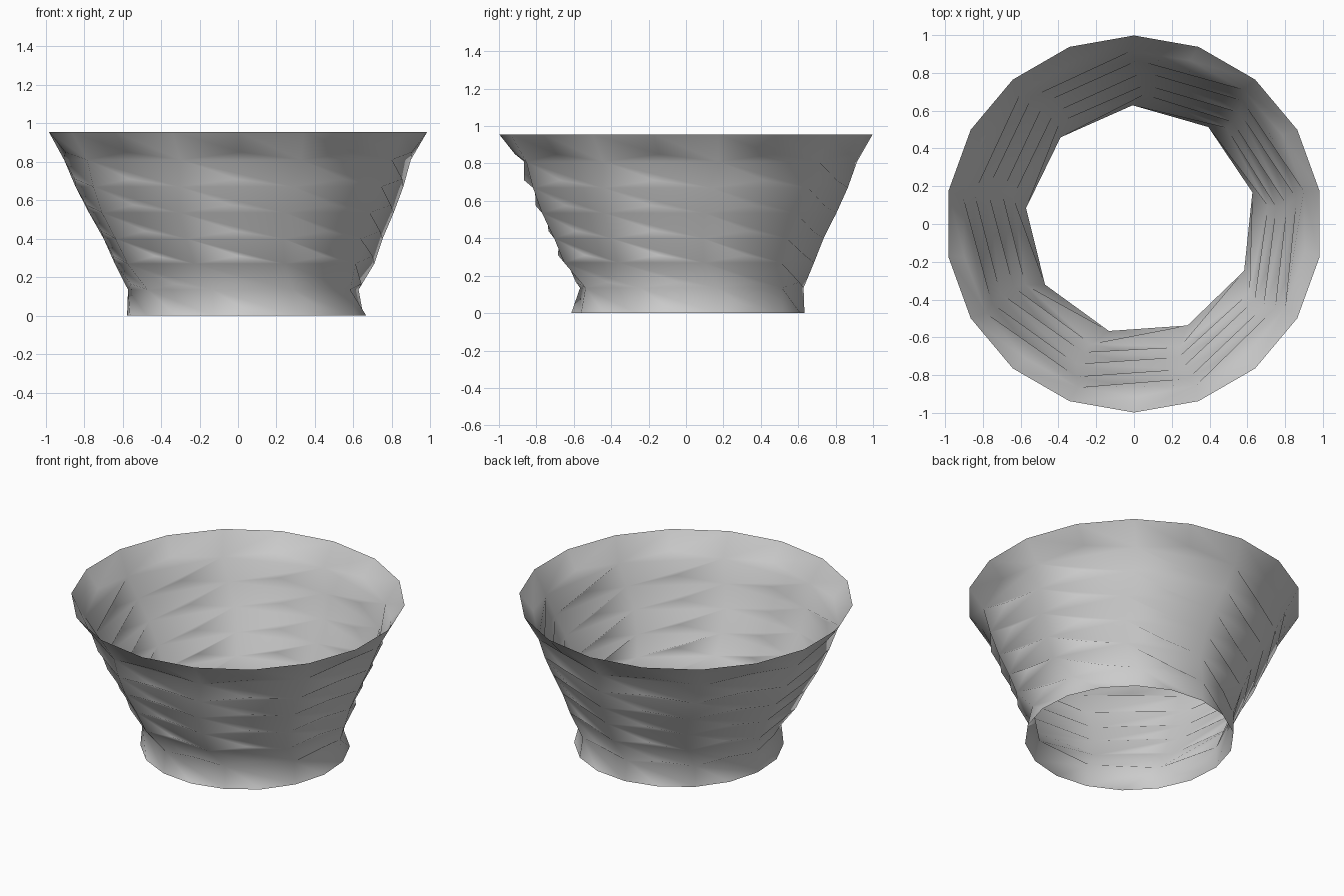
import bpy, bmesh
from math import cos, sin, radians

cube = bpy.data.objects.get("Cube")
if cube:
    bpy.data.objects.remove(cube, do_unlink=True)

grey = bpy.data.materials.new("plain_grey")
grey.use_nodes = True
colour = (0.6, 0.6, 0.6, 1)
grey.diffuse_color = colour
grey.node_tree.nodes["Principled BSDF"].inputs["Base Color"].default_value = colour

SIDES = 18
bm = bmesh.new()


def ring(z, lift, radius, phase, cx, cy):
    """One loop of vertices; every second one is raised by lift."""
    step = 360 / SIDES
    return [bm.verts.new((cx + radius * cos(radians(phase + step * i)),
                          cy + radius * sin(radians(phase + step * i)),
                          z + lift * (i % 2)))
            for i in range(SIDES)]


# Loops from foot to mouth: height, lift, radius, twist, centre x, centre y
profile = [
    (0.0, 0, 0.625, 14, 0.045, 0.01),
    (0.135, 0.03, 0.61, 14, 0.035, 0.02),
    (0.27, 0.04, 0.685, 8, 0.03, 0.0),
    (0.40, 0.04, 0.737, 7, 0.02, 0.0),
    (0.535, 0.04, 0.805, 7, 0.01, 0.0),
    (0.67, 0.04, 0.865, 9, 0.005, 0.0),
    (0.81, 0.04, 0.915, 11, 0.0, 0.0),
    (0.955, 0, 0.998, 10, 0.0, 0.0),
]
loops = [ring(*row) for row in profile]

# Ribbed bands: fans rise to every second vertex, sloping facets fill the corners
for low, high in zip(loops[:-2], loops[1:-1]):
    for a in range(0, SIDES, 2):
        b, c = a + 1, (a + 2) % SIDES
        bm.faces.new((low[a], low[b], high[a]))
        bm.faces.new((low[b], low[c], high[a]))
        bm.faces.new((low[c], high[c], high[a]))
        bm.faces.new((high[a], high[c], high[b]))

# Plain flared band under the mouth
low, high = loops[-2:]
for a in range(SIDES):
    b = (a + 1) % SIDES
    bm.faces.new((low[a], low[b], high[a]))
    bm.faces.new((low[b], high[b], high[a]))

for face in bm.faces:
    face.smooth = True
bmesh.ops.recalc_face_normals(bm, faces=bm.faces)

mesh = bpy.data.meshes.new("open_bowl_wall")
bm.to_mesh(mesh)
bm.free()
mesh.materials.append(grey)
bowl = bpy.data.objects.new("open_bowl_wall", mesh)
bpy.context.collection.objects.link(bowl)
